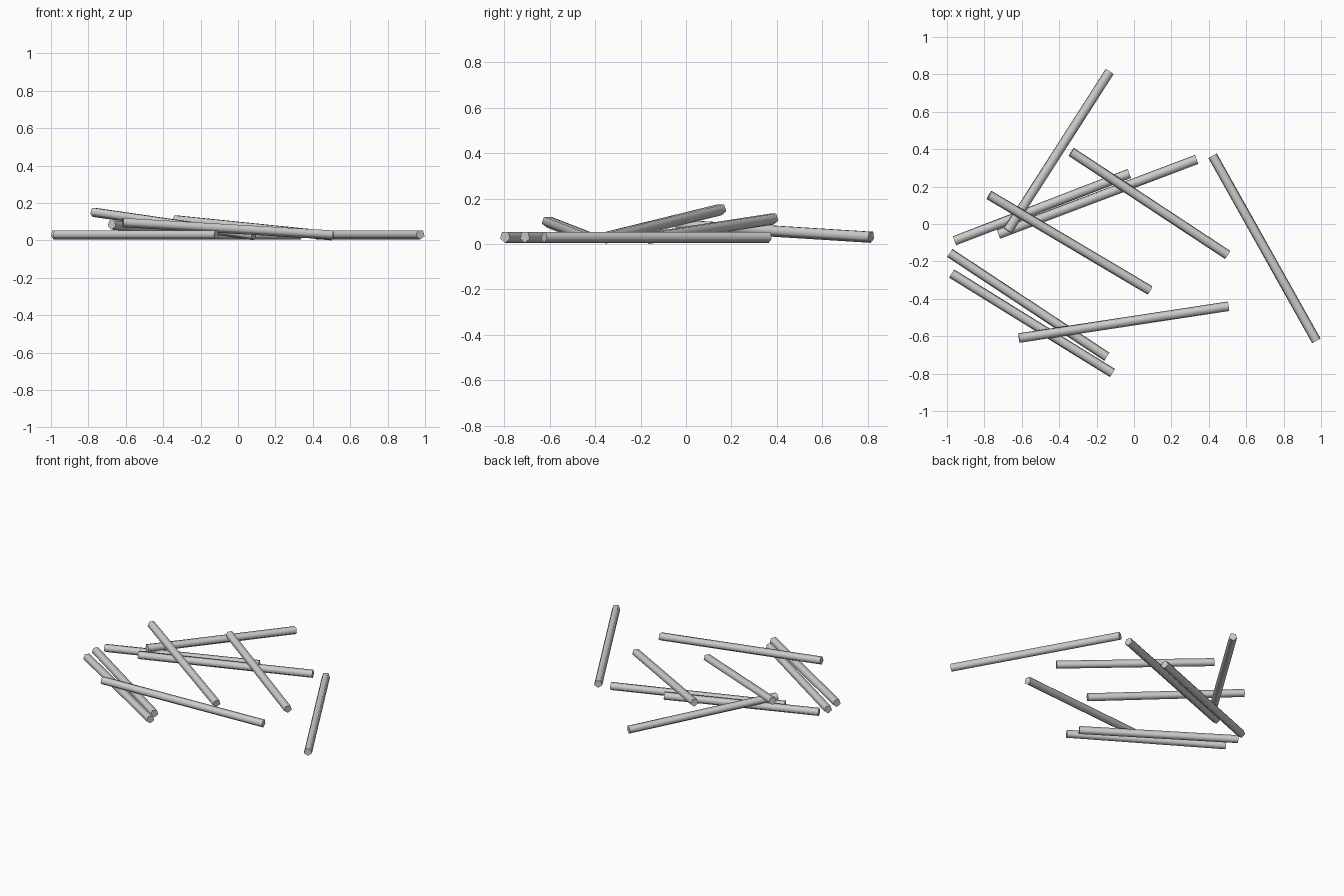
import bpy, math
from mathutils import Vector, Matrix

if "Cube" in bpy.data.objects:
    bpy.data.objects.remove(bpy.data.objects["Cube"])

RADIUS = 0.027
SIDES = 5


def stick(name, start, end):
    """Five-sided rod between two points, one corner facing the ground."""
    a, b = Vector(start), Vector(end)
    axis = (b - a).normalized()
    side = Vector((0, 0, 1)).cross(axis).normalized()
    up = axis.cross(side)
    n = SIDES
    verts = []
    for centre in (a, b):
        for i in range(n):
            t = 2 * math.pi * i / n - math.pi / 2
            verts.append(centre + RADIUS * (math.cos(t) * side + math.sin(t) * up))
    faces = [(i, (i + 1) % n, n + (i + 1) % n, n + i) for i in range(n)]
    faces += [tuple(reversed(range(n))), tuple(range(n, 2 * n))]
    mesh = bpy.data.meshes.new(name)
    mesh.from_pydata(verts, [], faces)
    mesh.update()
    obj = bpy.data.objects.new(name, mesh)
    bpy.context.collection.objects.link(obj)
    bpy.ops.object.select_all(action='DESELECT')
    obj.select_set(True)
    bpy.context.view_layer.objects.active = obj
    bpy.ops.object.shade_smooth_by_angle(angle=math.radians(80))
    return obj


LOW = 0.032

# Sticks lying flat on the ground
stick("flat_stick_back_short", (-0.96, -0.09, LOW), (-0.025, 0.27, LOW))
stick("flat_stick_back_long", (-0.725, -0.055, LOW), (0.335, 0.345, LOW))
stick("flat_stick_right", (0.42, 0.365, LOW), (0.975, -0.625, LOW))
stick("flat_stick_left_inner", (-0.985, -0.155, LOW), (-0.145, -0.71, LOW))
stick("flat_stick_left_outer", (-0.975, -0.265, LOW), (-0.115, -0.797, LOW))

# Sticks leaning on the others
stick("leaning_stick_back", (-0.675, -0.035, 0.085), (-0.13, 0.815, LOW))
stick("leaning_stick_middle", (-0.335, 0.385, 0.112), (0.50, -0.165, 0.027))
stick("leaning_stick_top", (-0.775, 0.155, 0.153), (0.085, -0.355, 0.028))
stick("leaning_stick_front", (-0.615, -0.61, 0.098), (0.505, -0.44, LOW))
